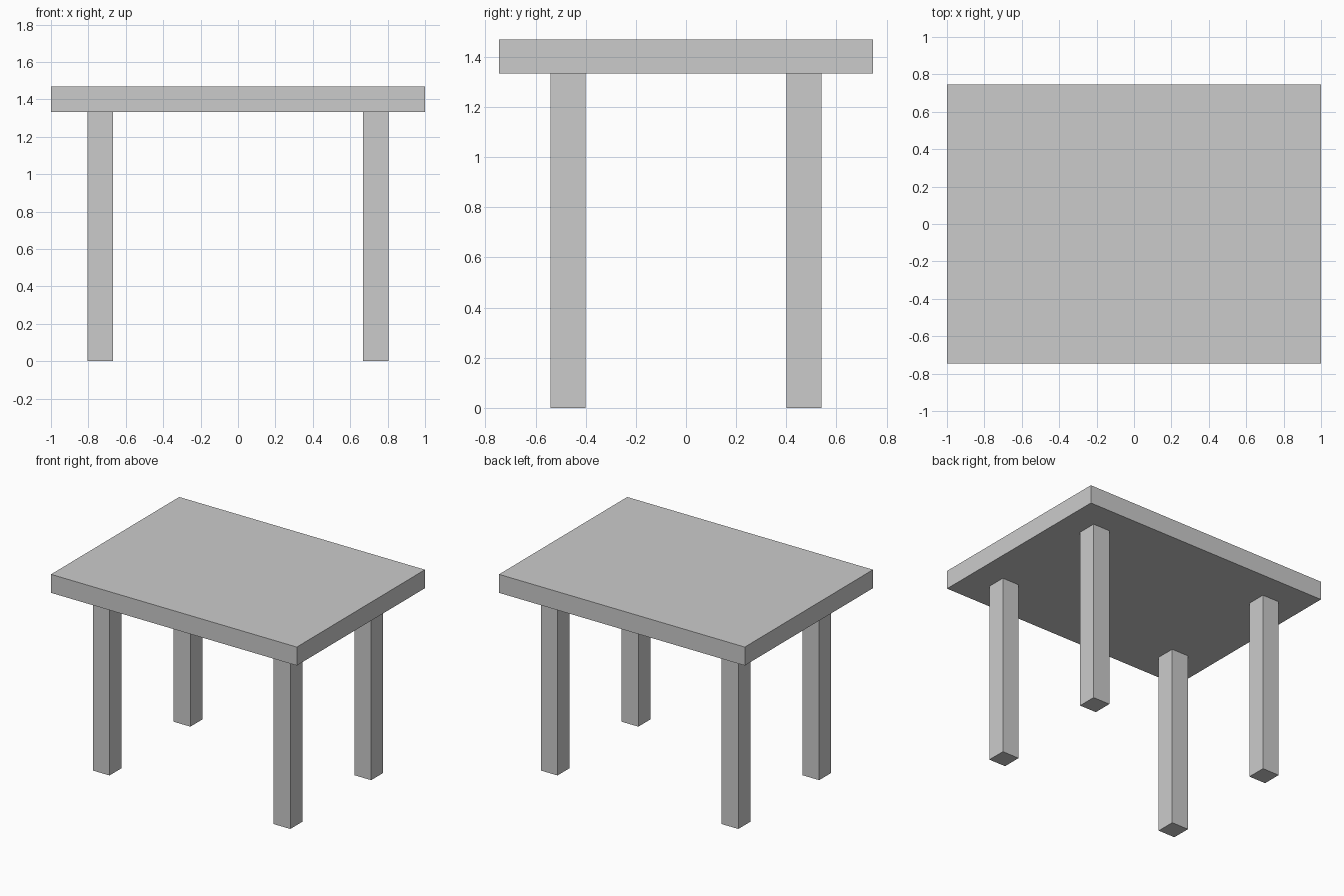
import bpy

if "Cube" in bpy.data.objects:
    bpy.data.objects.remove(bpy.data.objects["Cube"])

TOP_BOTTOM, TOP_HEIGHT = 1.333, 1.469


def box(name, x, y, z):
    """Box spanning the (min, max) ranges on each axis."""
    ranges = (x, y, z)
    bpy.ops.mesh.primitive_cube_add(size=1, location=[(a + b) / 2 for a, b in ranges])
    obj = bpy.context.object
    obj.name = name
    obj.scale = [b - a for a, b in ranges]
    bpy.ops.object.transform_apply(location=False, rotation=False, scale=True)
    return obj


# Table top
box("table_top", (-1, 1), (-0.745, 0.745), (TOP_BOTTOM, TOP_HEIGHT))

# Four square legs, inset from the edges
for side, sx in (("left", -1), ("right", 1)):
    for end, sy in (("front", -1), ("back", 1)):
        box(f"{end}_{side}_leg",
            sorted((sx * 0.668, sx * 0.804)),
            sorted((sy * 0.40, sy * 0.54)),
            (0, TOP_BOTTOM))
